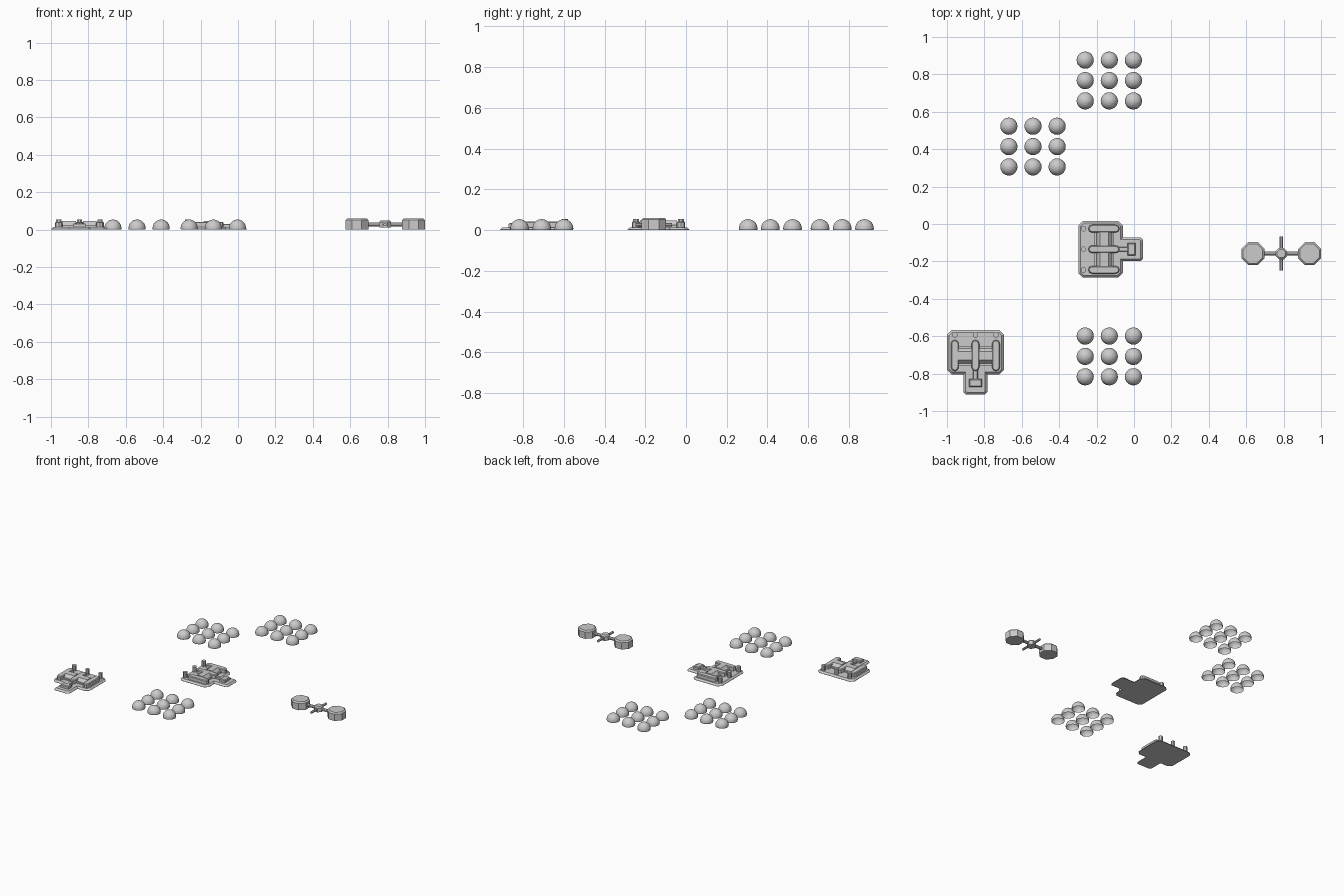
import bpy, bmesh
from math import sin, cos, pi, radians
from mathutils import Matrix, Vector

if "Cube" in bpy.data.objects:
    bpy.data.objects.remove(bpy.data.objects["Cube"])


def add_object(name, bm, matrix=Matrix()):
    bmesh.ops.recalc_face_normals(bm, faces=bm.faces[:])
    mesh = bpy.data.meshes.new(name)
    bm.to_mesh(mesh)
    bm.free()
    ob = bpy.data.objects.new(name, mesh)
    ob.matrix_world = matrix
    bpy.context.collection.objects.link(ob)
    return ob


def prism(name, outline, z0, z1, chamfer=0.0, matrix=Matrix()):
    """Extrude a flat outline upward, with an optional chamfered top rim."""
    bm = bmesh.new()
    base = bm.faces.new([bm.verts.new((x, y, z0)) for x, y in outline])
    ext = bmesh.ops.extrude_face_region(bm, geom=[base], use_keep_orig=True)
    top = [g for g in ext["geom"] if isinstance(g, bmesh.types.BMVert)]
    bmesh.ops.translate(bm, vec=(0, 0, z1 - z0), verts=top)
    bmesh.ops.recalc_face_normals(bm, faces=bm.faces[:])
    if chamfer:
        rim = [e for e in bm.edges if all(abs(v.co.z - z1) < 1e-6 for v in e.verts)]
        bmesh.ops.bevel(bm, geom=rim, offset=chamfer, segments=1,
                        affect='EDGES', clamp_overlap=True)
    return add_object(name, bm, matrix)


def ngon(cx, cy, apothem, n=8):
    r = apothem / cos(pi / n)
    return [(cx + r * cos(2 * pi * (i + .5) / n), cy + r * sin(2 * pi * (i + .5) / n))
            for i in range(n)]


def capsule(cx, y0, y1, r, seg=4):
    """Round-ended slot outline running along y."""
    pts = [(cx + r * cos(pi * i / seg), y1 - r + r * sin(pi * i / seg)) for i in range(seg + 1)]
    return pts + [(cx - r * cos(pi * i / seg), y0 + r - r * sin(pi * i / seg)) for i in range(seg + 1)]


def box(x0, x1, y0, y1):
    return [(x0, y0), (x1, y0), (x1, y1), (x0, y1)]


def rod(name, a, b, r, n=8):
    """Straight bar between two points."""
    a, b = Vector(a), Vector(b)
    bm = bmesh.new()
    bmesh.ops.create_cone(bm, cap_ends=True, segments=n, radius1=r, radius2=r, depth=(b - a).length,
                          matrix=Matrix.Rotation(pi / n, 4, 'Z'))
    turn = (b - a).to_track_quat('Z', 'Y').to_matrix().to_4x4()
    return add_object(name, bm, Matrix.Translation((a + b) / 2) @ turn)


# Fields of faceted open-bottomed domes, three by three
DOME_R, DOME_Z = 0.046, 0.008
for group, (gx, gy) in enumerate([(-0.132, 0.767), (-0.54, 0.414), (-0.132, -0.708)]):
    for i in (-1, 0, 1):
        for j in (-1, 0, 1):
            bm = bmesh.new()
            bmesh.ops.create_icosphere(bm, subdivisions=3, radius=DOME_R)
            bmesh.ops.bisect_plane(bm, geom=bm.verts[:] + bm.edges[:] + bm.faces[:],
                                   plane_co=(0, 0, -DOME_Z), plane_no=(0, 0, -1), clear_outer=True)
            add_object(f"dome_{group + 1}", bm,
                       Matrix.Translation((gx + i * .129, gy + j * .109, DOME_Z)))


def machine_building(m):
    # Foundation plate with a projecting tab (local -y)
    half = [(0.05, -0.345), (0.064, -0.331), (0.064, -0.237), (0.128, -0.237),
            (0.152, -0.213), (0.152, -0.024), (0.128, 0)]
    prism("foundation", half + [(-x, y) for x, y in reversed(half)], 0, 0.014, 0.012, m)
    # Three long halls with a chimney behind each
    for x in (-0.11, 0, 0.11):
        prism("long_hall", capsule(x, -0.22, -0.052, 0.021), 0.012, 0.042, 0.005, m)
        prism("chimney", ngon(x, -0.027, 0.014), 0.012, 0.054, 0, m)
    # Half-barrel sections joining the halls
    barrel = [(-0.043, 0.012), (-0.040, 0.026), (-0.022, 0.046),
              (0.022, 0.046), (0.040, 0.026), (0.043, 0.012)]
    lay = Matrix(((0, 0, 1, 0), (1, 0, 0, -0.138), (0, 1, 0, 0), (0, 0, 0, 1)))
    for x in (-0.092, 0.018):
        prism("cross_barrel", barrel, x, x + 0.074, 0, m @ lay)
    # Low collars either side of the barrels
    for y in (-0.190, -0.098):
        prism("cross_beam", box(-0.1, 0.1, y, y + 0.012), 0.012, 0.024, 0, m)
    # Passage to the entry block on the tab
    prism("passage", box(-0.013, 0.013, -0.27, -0.21), 0.012, 0.03, 0.004, m)
    prism("entry_block", box(-0.034, 0.034, -0.305, -0.262), 0.012, 0.034, 0.005, m)


machine_building(Matrix.Translation((-0.848, -0.567, 0)))
machine_building(Matrix.Translation((-0.297, -0.135, 0)) @ Matrix.Rotation(radians(90), 4, 'Z'))

# Twin octagonal tanks joined by a bar through a central hub
CX, CY, RZ = 0.7875, -0.158, 0.027
for s in (-1, 1):
    prism("tank", ngon(CX + s * .1515, CY, 0.061), 0, 0.06, 0.009)
    rod("link_bar", (CX + s * .02, CY, RZ), (CX + s * .1, CY, RZ), 0.011)
    rod("side_arm", (CX, CY + s * .015, RZ), (CX, CY + s * .09, RZ), 0.009)
prism("hub", ngon(CX, CY, 0.031), 0.01, 0.05, 0.009)
